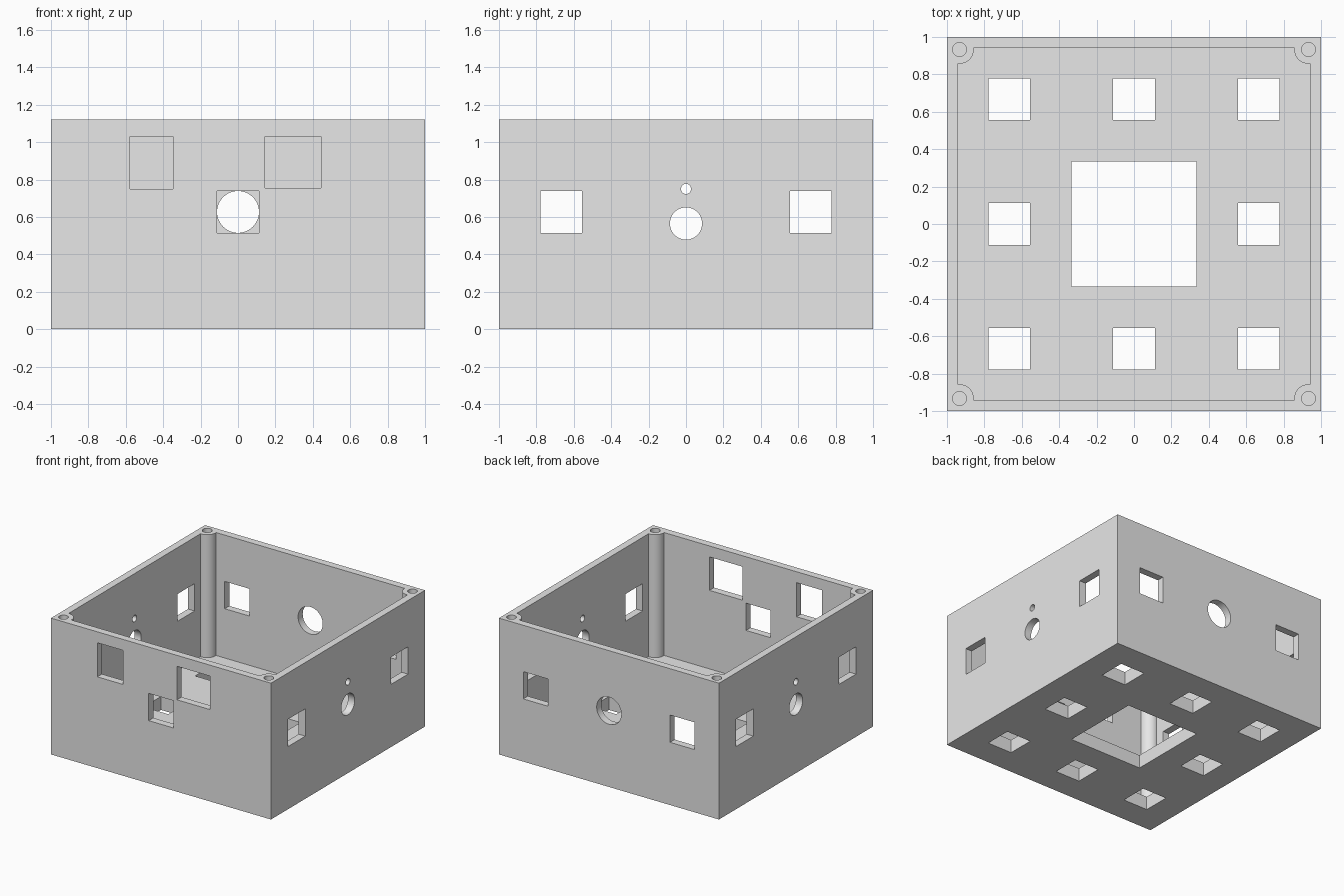
import bpy, bmesh, math
from mathutils import Matrix, Vector

cube = bpy.data.objects.get("Cube")
if cube:
    bpy.data.objects.remove(cube, do_unlink=True)

HEIGHT = 1.12
INNER = 0.94          # half width of the cavity
FLOOR = 0.11
POST, POST_R, SCREW_R = 0.933, 0.076, 0.037
SIDE, HALF = 0.667, 0.112   # window offset and half size
MID = 0.627           # window centre height

grey = bpy.data.materials.new("Light grey")
grey.use_nodes = True
grey.diffuse_color = (0.8, 0.8, 0.8, 1)
grey.node_tree.nodes["Principled BSDF"].inputs["Base Color"].default_value = (0.8, 0.8, 0.8, 1)


def to_object(name, bm):
    bmesh.ops.recalc_face_normals(bm, faces=bm.faces)
    mesh = bpy.data.meshes.new(name)
    bm.to_mesh(mesh)
    bm.free()
    obj = bpy.data.objects.new(name, mesh)
    mesh.materials.append(grey)
    bpy.context.collection.objects.link(obj)
    return obj


def block(name, lo, hi):
    lo, hi = Vector(lo), Vector(hi)
    bm = bmesh.new()
    bmesh.ops.create_cube(bm, size=1)
    bmesh.ops.scale(bm, verts=bm.verts, vec=hi - lo)
    bmesh.ops.translate(bm, verts=bm.verts, vec=(lo + hi) / 2)
    return to_object(name, bm)


def rod(name, centre, radius, length, axis="Z", sides=48):
    bm = bmesh.new()
    turn = {"X": Matrix.Rotation(math.pi / 2, 4, "Y"),
            "Y": Matrix.Rotation(math.pi / 2, 4, "X"),
            "Z": Matrix()}[axis]
    bmesh.ops.create_cone(bm, cap_ends=True, segments=sides, radius1=radius, radius2=radius,
                          depth=length, matrix=Matrix.Translation(centre) @ turn)
    return to_object(name, bm)


def cavity():
    # Square outline whose corners curve around the screw posts
    bm = bmesh.new()
    verts = []
    spread = math.asin((INNER - POST) / POST_R)
    start, end = -math.pi / 2 + spread, -math.pi - spread
    for quarter in range(4):
        spin = Matrix.Rotation(quarter * math.pi / 2, 3, "Z")
        for i in range(17):
            a = start + (end - start) * i / 16
            p = Vector((POST + POST_R * math.cos(a), POST + POST_R * math.sin(a), FLOOR))
            verts.append(bm.verts.new(spin @ p))
    face = bm.faces.new(verts)
    top = bmesh.ops.extrude_face_region(bm, geom=[face])["geom"]
    bmesh.ops.translate(bm, vec=(0, 0, HEIGHT),
                        verts=[v for v in top if isinstance(v, bmesh.types.BMVert)])
    return to_object("cavity_cutter", bm)


def front_window(x0, x1, z0, z1):
    return block("front_window_cutter", (x0, -1.1, z0), (x1, -0.85, z1))


box = block("enclosure_box", (-1, -1, 0), (1, 1, HEIGHT))
cutters = [cavity()]

# Blind screw holes in the corner posts
for x in (-POST, POST):
    for y in (-POST, POST):
        cutters.append(rod("screw_hole_cutter", (x, y, HEIGHT), SCREW_R, 0.6, sides=32))

# Floor openings: eight small ones around a large centre one
for x in (-SIDE, 0, SIDE):
    for y in (-SIDE, 0, SIDE):
        h = 0.334 if x == y == 0 else HALF
        cutters.append(block("floor_opening_cutter", (x - h, y - h, -0.1), (x + h, y + h, 0.2)))

# Front windows
cutters += [front_window(-0.578, -0.347, 0.75, 1.03),
            front_window(0.145, 0.445, 0.755, 1.03),
            front_window(-HALF, HALF, MID - HALF, MID + HALF)]

# Side and back windows
for s in (-SIDE, SIDE):
    cutters.append(block("side_window_cutter", (-1.1, s - HALF, MID - HALF), (1.1, s + HALF, MID + HALF)))
    cutters.append(block("back_window_cutter", (s - HALF, 0.85, MID - HALF), (s + HALF, 1.1, MID + HALF)))

# Round holes
cutters += [rod("back_hole_cutter", (0, 1, MID), HALF, 0.3, "Y"),
            rod("side_hole_cutter", (0, 0, 0.565), 0.086, 2.2, "X"),
            rod("small_side_hole_cutter", (0, 0, 0.75), 0.027, 2.2, "X", 32)]

bpy.ops.object.select_all(action="DESELECT")
bpy.context.view_layer.objects.active = box
box.select_set(True)
for cutter in cutters:
    cutter.hide_render = True
    mod = box.modifiers.new("cut", "BOOLEAN")
    mod.operation, mod.solver, mod.object = "DIFFERENCE", "EXACT", cutter
    bpy.ops.object.modifier_apply(modifier=mod.name)
    bpy.data.objects.remove(cutter, do_unlink=True)

bpy.ops.object.shade_smooth_by_angle(angle=math.radians(30))
